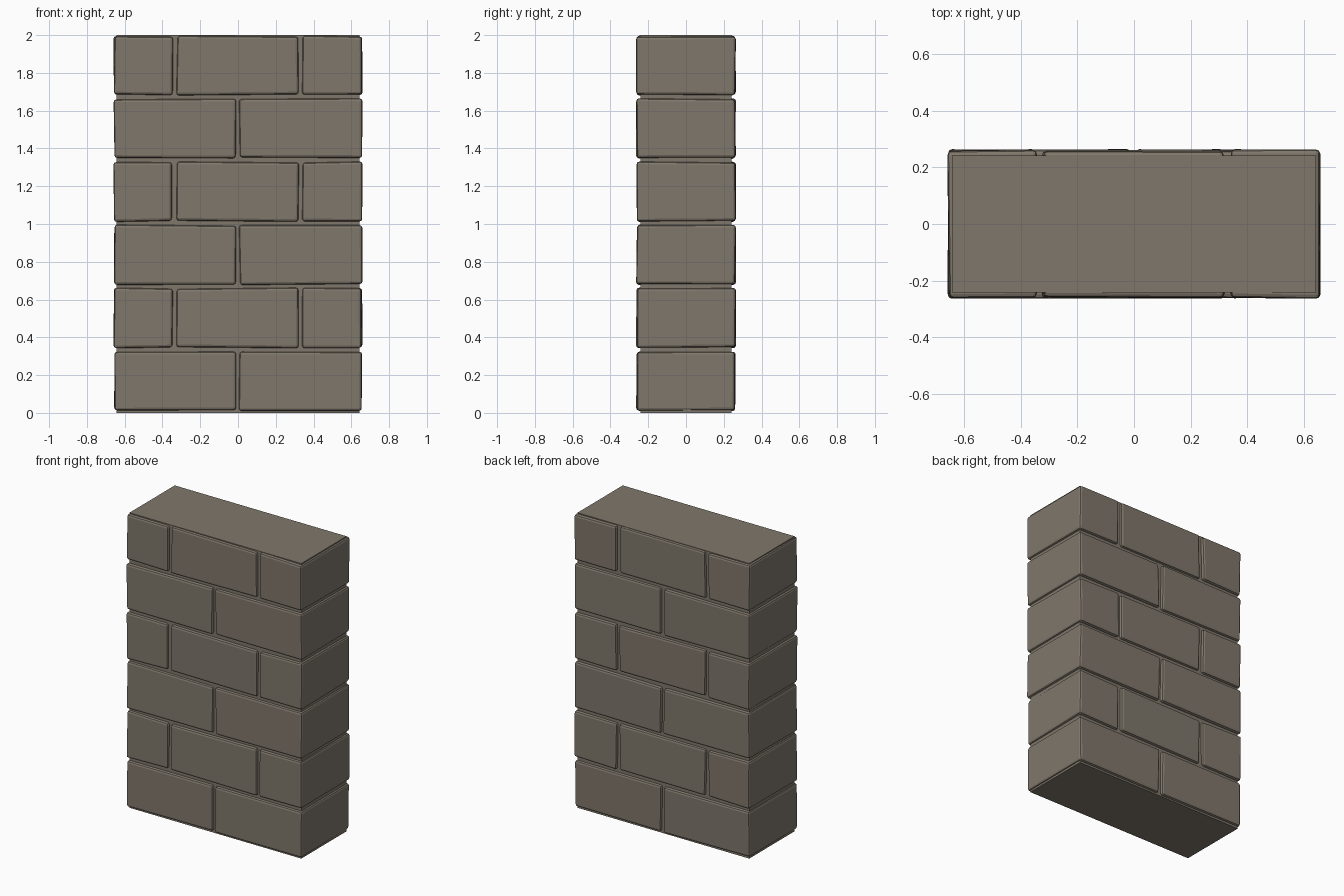
import bpy, bmesh, random

if "Cube" in bpy.data.objects:
    bpy.data.objects.remove(bpy.data.objects["Cube"])

random.seed(4)

stone = bpy.data.materials.new("warm grey stone")
stone.diffuse_color = (0.215, 0.185, 0.148, 1)
stone.use_nodes = True
stone.node_tree.nodes["Principled BSDF"].inputs["Base Color"].default_value = stone.diffuse_color


def block(name, lo, hi, bevel=0.0, jitter=0.0):
    """Box between two corners, with optional uneven corners and bevelled edges."""
    bm = bmesh.new()
    bmesh.ops.create_cube(bm, size=1)
    for v in bm.verts:
        for i in range(3):
            edge = hi[i] if v.co[i] > 0 else lo[i]
            v.co[i] = edge + random.uniform(-jitter, jitter)
    # keep everything inside the flat top and bottom of the wall
    for v in bm.verts:
        v.co.z = min(max(v.co.z, 0.0), 2.0)
    if bevel:
        bmesh.ops.bevel(bm, geom=bm.edges[:], offset=bevel, segments=2,
                        profile=0.5, affect='EDGES')
    bmesh.ops.recalc_face_normals(bm, faces=bm.faces[:])
    mesh = bpy.data.meshes.new(name)
    bm.to_mesh(mesh)
    bm.free()
    obj = bpy.data.objects.new(name, mesh)
    bpy.context.collection.objects.link(obj)
    mesh.materials.append(stone)
    return obj


# mortar core: shows in the joints and as the flat top and bottom
block("mortar_core", (-0.644, -0.242, 0.0), (0.644, 0.242, 2.0))

# running-bond bricks, each passing through the full depth of the wall
two_bricks = [(-0.656, -0.013), (0.008, 0.656)]
three_bricks = [(-0.656, -0.347), (-0.323, 0.32), (0.341, 0.656)]
for row in range(6):
    z0 = 0.012 + row * 0.3342
    z1 = z0 + 0.313
    for n, (x0, x1) in enumerate(three_bricks if row % 2 else two_bricks):
        block(f"brick_row{row + 1}_{n + 1}", (x0, -0.261, z0),
              (x1, 0.261, min(z1, 1.994)), bevel=0.014, jitter=0.004)
